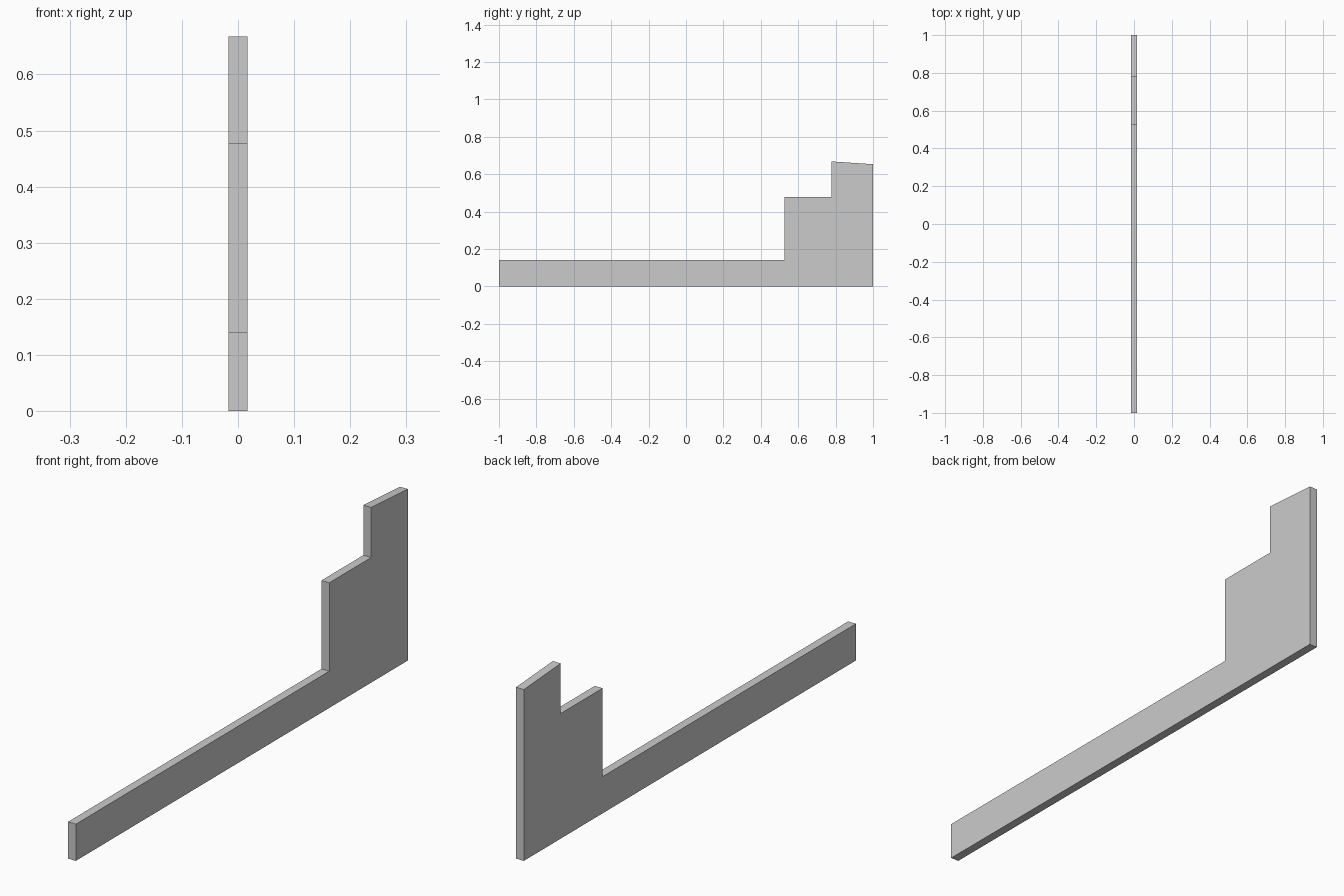
import bpy
import bmesh

if "Cube" in bpy.data.objects:
    bpy.data.objects.remove(bpy.data.objects["Cube"])

HALF_WIDTH = 0.0165

# Stepped side profile (y, z)
profile = [
    (-1.0, 0.0), (1.0, 0.0), (1.0, 0.653), (0.778, 0.668),
    (0.778, 0.477), (0.526, 0.477), (0.526, 0.14), (-1.0, 0.14),
]

# Extrude the profile across x into a thin wall
bm = bmesh.new()
face = bm.faces.new([bm.verts.new((-HALF_WIDTH, y, z)) for y, z in profile])
extruded = bmesh.ops.extrude_face_region(bm, geom=[face])["geom"]
verts = [g for g in extruded if isinstance(g, bmesh.types.BMVert)]
bmesh.ops.translate(bm, verts=verts, vec=(2 * HALF_WIDTH, 0, 0))
bmesh.ops.recalc_face_normals(bm, faces=bm.faces)

mesh = bpy.data.meshes.new("stepped_wall")
bm.to_mesh(mesh)
bm.free()
wall = bpy.data.objects.new("stepped_wall", mesh)
bpy.context.collection.objects.link(wall)
